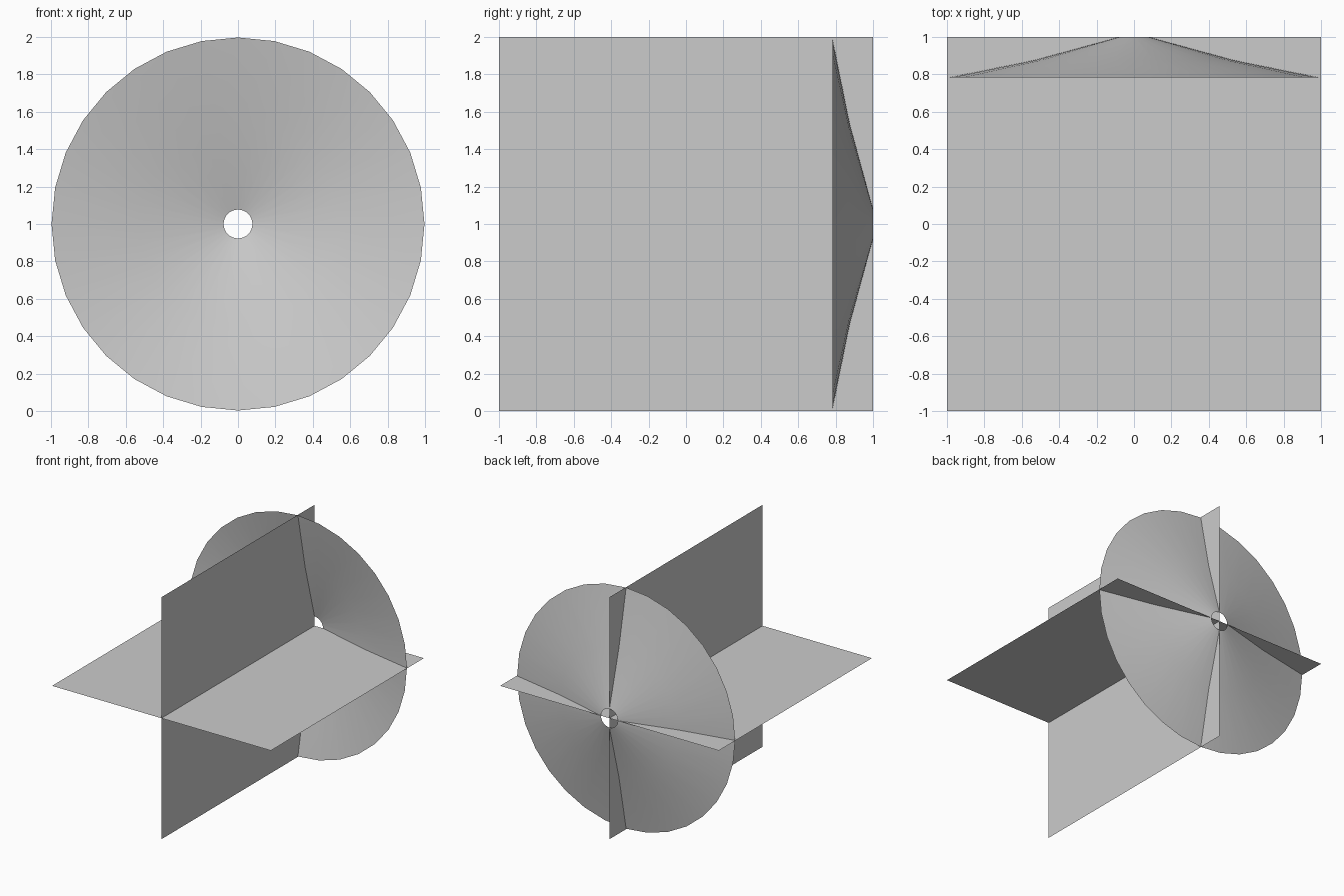
import bpy, bmesh
from math import sin, cos, tau

if "Cube" in bpy.data.objects:
    bpy.data.objects.remove(bpy.data.objects["Cube"])


def make(name, verts, faces):
    mesh = bpy.data.meshes.new(name)
    mesh.from_pydata(verts, [], faces)
    obj = bpy.data.objects.new(name, mesh)
    bpy.context.collection.objects.link(obj)
    return obj


# Two crossing square sheets
make("upright_sheet", [(0, -1, 0), (0, 1, 0), (0, 1, 2), (0, -1, 2)], [(0, 1, 2, 3)])
make("level_sheet", [(-1, -1, 1), (1, -1, 1), (1, 1, 1), (-1, 1, 1)], [(0, 1, 2, 3)])

# Shallow flared cone with an open centre, revolved around the y axis
SIDES = 32
profile = [(0.077, 1.0), (0.534, 0.876), (0.997, 0.782)]
verts = [(r * sin(tau * i / SIDES), y, 1 + r * cos(tau * i / SIDES))
         for r, y in profile for i in range(SIDES)]
faces = [(k * SIDES + i, k * SIDES + (i + 1) % SIDES,
          (k + 1) * SIDES + (i + 1) % SIDES, (k + 1) * SIDES + i)
         for k in range(len(profile) - 1) for i in range(SIDES)]
cone = make("cone_disc", verts, faces)
bm = bmesh.new()
bm.from_mesh(cone.data)
bmesh.ops.recalc_face_normals(bm, faces=bm.faces)
for f in bm.faces:
    f.smooth = True
bm.to_mesh(cone.data)
bm.free()
